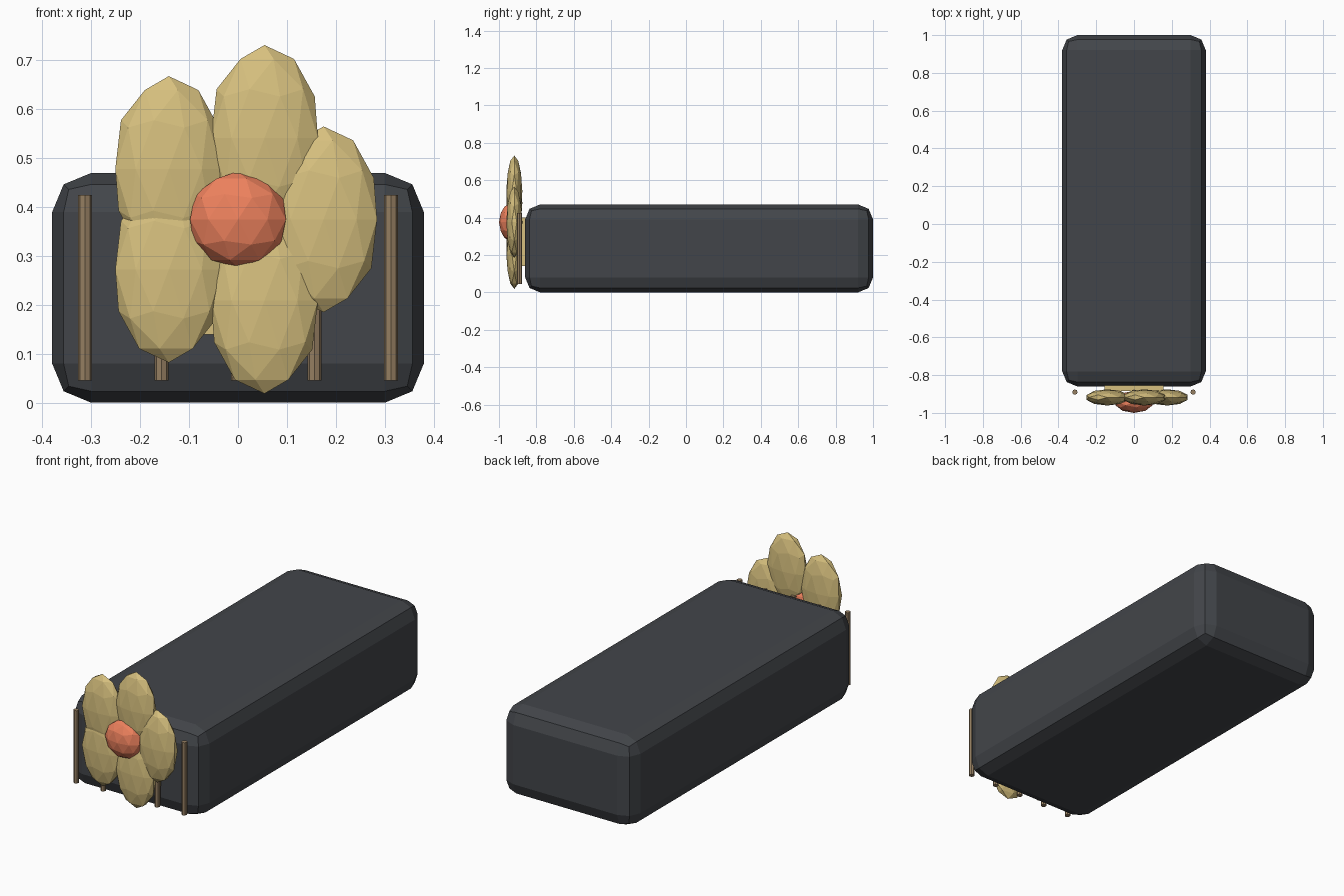
import bpy, math

if "Cube" in bpy.data.objects:
    bpy.data.objects.remove(bpy.data.objects["Cube"])

def mat(name, rgb):
    m = bpy.data.materials.new(name)
    m.diffuse_color = (*rgb, 1)
    m.use_nodes = True
    m.node_tree.nodes["Principled BSDF"].inputs["Base Color"].default_value = m.diffuse_color
    return m

DARK = mat("charcoal", (0.055, 0.06, 0.068))
CREAM = mat("cream", (0.68, 0.53, 0.21))
CORAL = mat("coral", (0.85, 0.22, 0.11))
WOOD = mat("wood", (0.30, 0.21, 0.12))

def finish(name, material):
    ob = bpy.context.object
    ob.name = name
    ob.data.materials.append(material)
    return ob

def box(name, x, y, z, material):
    bpy.ops.mesh.primitive_cube_add(size=1, location=[sum(r) / 2 for r in (x, y, z)])
    ob = finish(name, material)
    ob.scale = [r[1] - r[0] for r in (x, y, z)]
    bpy.ops.object.transform_apply(location=False, rotation=False, scale=True)
    return ob

def blob(name, loc, radii, material):
    bpy.ops.mesh.primitive_ico_sphere_add(subdivisions=2, radius=1, location=loc)
    ob = finish(name, material)
    ob.scale = radii
    return ob

# long bevelled body
body = box("body", (-0.38, 0.38), (-0.86, 1.0), (0, 0.47), DARK)
bev = body.modifiers.new("bevel", "BEVEL")
bev.width = 0.08
bev.segments = 2

# plate behind the flower
box("back_plate", (-0.157, 0.157), (-0.885, -0.85), (0.14, 0.40), CREAM)

# row of upright bars
for i in range(-2, 3):
    bpy.ops.mesh.primitive_cylinder_add(vertices=8, radius=0.014, depth=0.38,
                                        location=(i * 0.1565, -0.89, 0.235))
    finish("front_bar", WOOD)

# five upright petals around the centre
for i in range(5):
    a = i * math.tau / 5
    blob("petal", (0.175 * math.cos(a), -0.918, 0.375 + 0.175 * math.sin(a)),
         (0.115, 0.043, 0.19), CREAM)

# flower centre
blob("flower_centre", (0, -0.942, 0.375), (0.103, 0.058, 0.098), CORAL)
